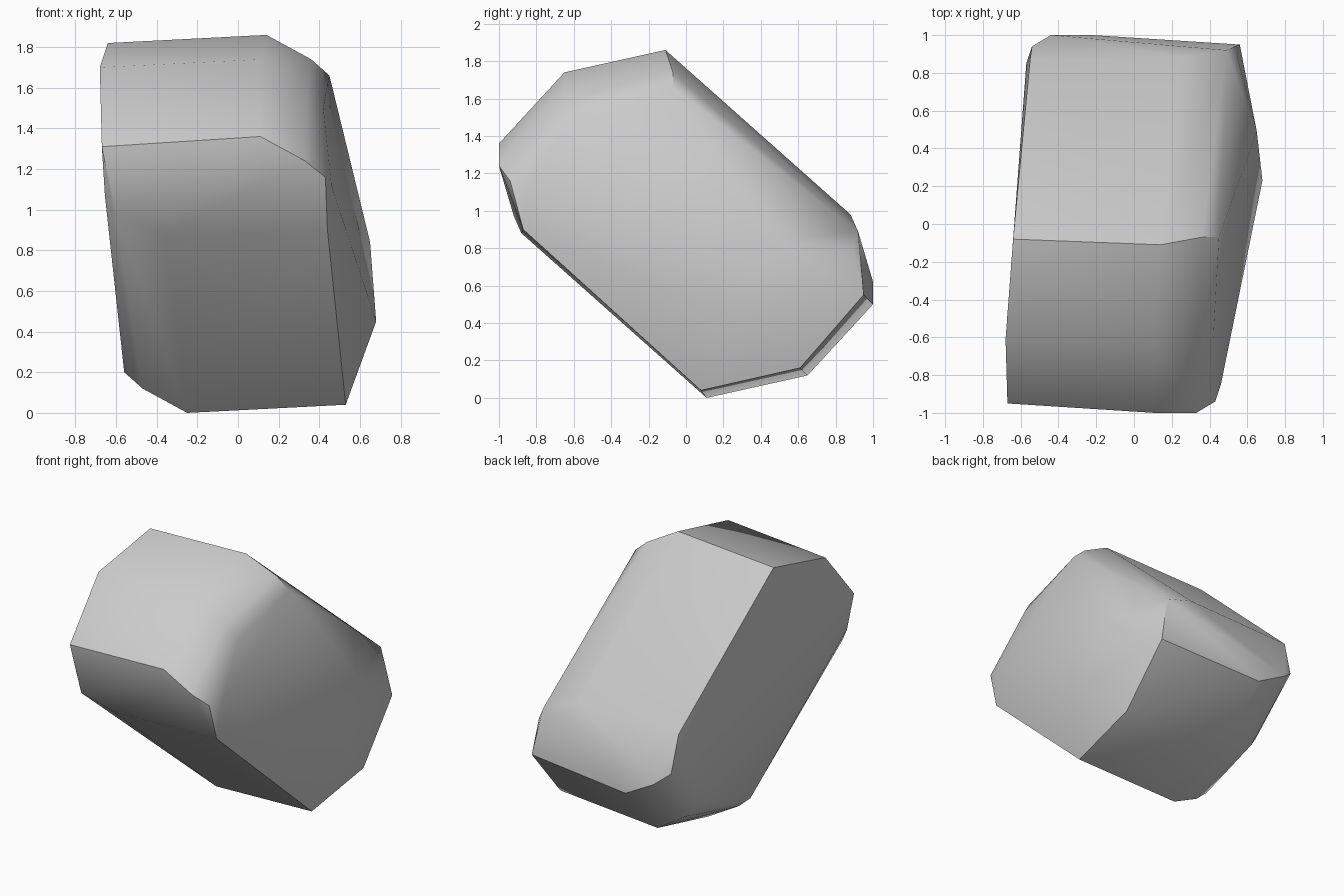
import bpy, bmesh
from mathutils import Vector

if "Cube" in bpy.data.objects:
    bpy.data.objects.remove(bpy.data.objects["Cube"])

# Corner points of the raised front end of the tilted stone block
front_end = [
    # flat left side outline
    (-0.64, -0.08, 1.82), (-0.68, -0.61, 1.70), (-0.67, -0.95, 1.31), (-0.655, -0.89, 1.07),
    # crown and end facet
    (0.14, -0.11, 1.86), (0.12, -0.65, 1.74), (0.11, -1.00, 1.36),
    # right chamfer
    (0.36, -0.07, 1.74), (0.45, -0.07, 1.66), (0.34, -0.65, 1.60), (0.42, -0.60, 1.50),
    (0.33, -1.00, 1.24), (0.43, -0.94, 1.16), (0.46, -0.85, 1.12), (0.44, -0.87, 0.90),
    # lower left rounded edge
    (-0.60, -0.92, 0.97), (-0.36, -0.88, 0.88),
]

# The lower back end is the front end turned about the block's centre
CENTRE = Vector((-0.055, 0.0, 0.93))
points = [Vector(p) for p in front_end]
points += [2 * CENTRE - p for p in points]

# Bulge on the right side
points += [Vector((0.68, 0.23, 0.45)), Vector((0.65, 0.49, 0.84))]

# Wrap the points into a closed block
bm = bmesh.new()
for p in points:
    bm.verts.new(p)
hull = bmesh.ops.convex_hull(bm, input=bm.verts)
loose = [v for v in bm.verts if not v.link_faces]
bmesh.ops.delete(bm, geom=loose, context='VERTS')
bmesh.ops.dissolve_limit(bm, angle_limit=0.03, verts=bm.verts, edges=bm.edges)
bmesh.ops.recalc_face_normals(bm, faces=bm.faces)

mesh = bpy.data.meshes.new("stone_block")
bm.to_mesh(mesh)
bm.free()
stone = bpy.data.objects.new("stone_block", mesh)
bpy.context.collection.objects.link(stone)

# Soft facets with crisp main edges
bpy.context.view_layer.objects.active = stone
stone.select_set(True)
bpy.ops.object.shade_smooth_by_angle(angle=0.7)
